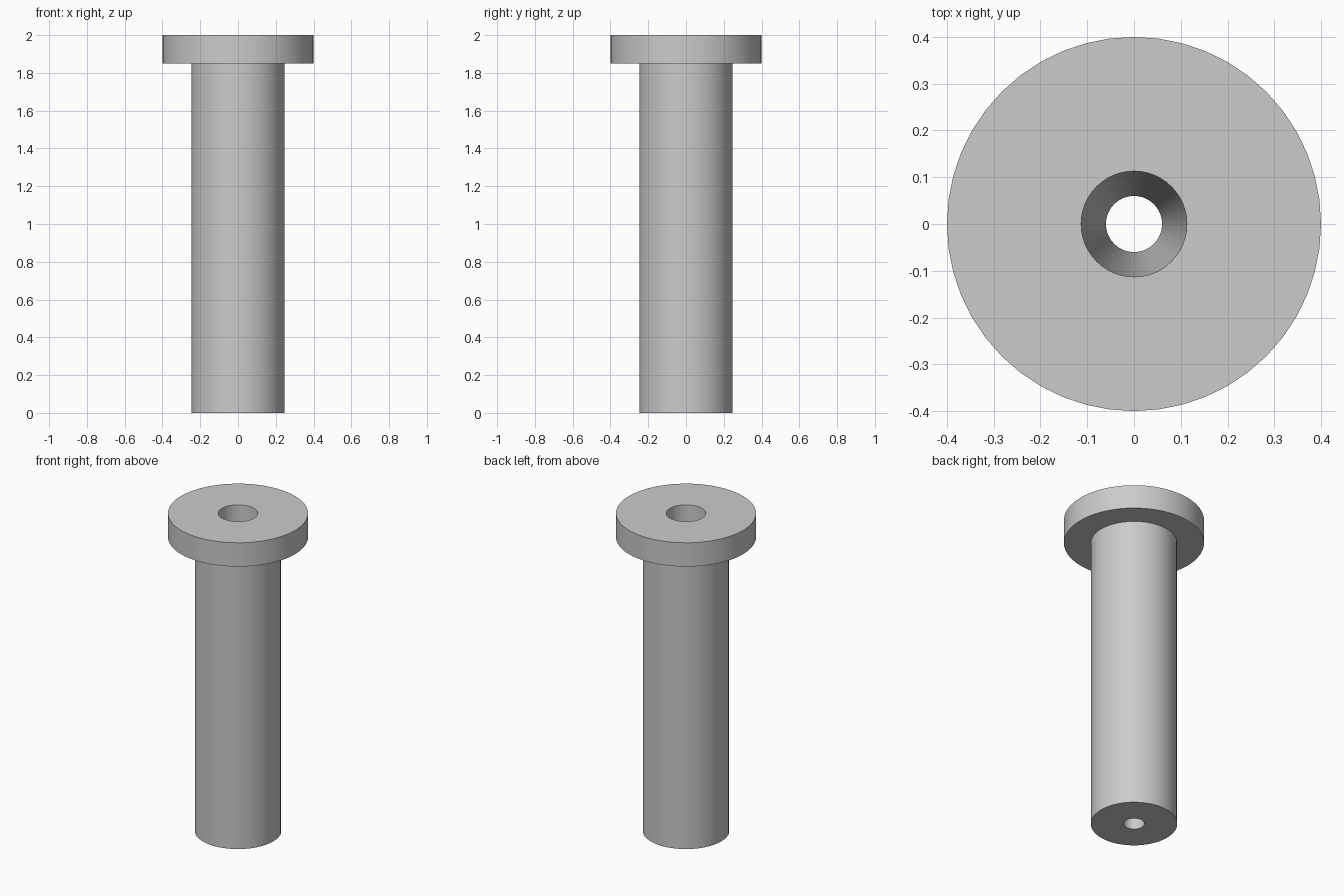
import bpy, bmesh, math

cube = bpy.data.objects.get("Cube")
if cube:
    bpy.data.objects.remove(cube, do_unlink=True)

SEGMENTS = 48

# Plain grey finish
grey = bpy.data.materials.new("plain_grey")
grey.use_nodes = True
colour = (0.6, 0.6, 0.6, 1)
grey.diffuse_color = colour
grey.node_tree.nodes["Principled BSDF"].inputs["Base Color"].default_value = colour


def lathe(name, profile):
    """Spin a closed (radius, height) profile around the z axis."""
    bm = bmesh.new()
    rings = []
    for r, z in profile:
        ring = []
        for i in range(SEGMENTS):
            a = math.tau * i / SEGMENTS
            ring.append(bm.verts.new((r * math.cos(a), r * math.sin(a), z)))
        rings.append(ring)
    for k, ring in enumerate(rings):
        upper = rings[(k + 1) % len(rings)]
        for i in range(SEGMENTS):
            j = (i + 1) % SEGMENTS
            bm.faces.new((ring[i], ring[j], upper[j], upper[i]))
    bmesh.ops.recalc_face_normals(bm, faces=bm.faces)
    mesh = bpy.data.meshes.new(name)
    bm.to_mesh(mesh)
    bm.free()
    mesh.materials.append(grey)
    obj = bpy.data.objects.new(name, mesh)
    bpy.context.collection.objects.link(obj)
    bpy.ops.object.select_all(action="DESELECT")
    obj.select_set(True)
    bpy.context.view_layer.objects.active = obj
    bpy.ops.object.shade_smooth_by_angle(angle=math.radians(30))
    return obj


# Shaft, flanged head and tapered bore in one continuous profile
lathe("flanged_bushing", [
    (0.06, 0), (0.247, 0), (0.247, 1.85),
    (0.4, 1.85), (0.4, 2), (0.113, 2),
])
